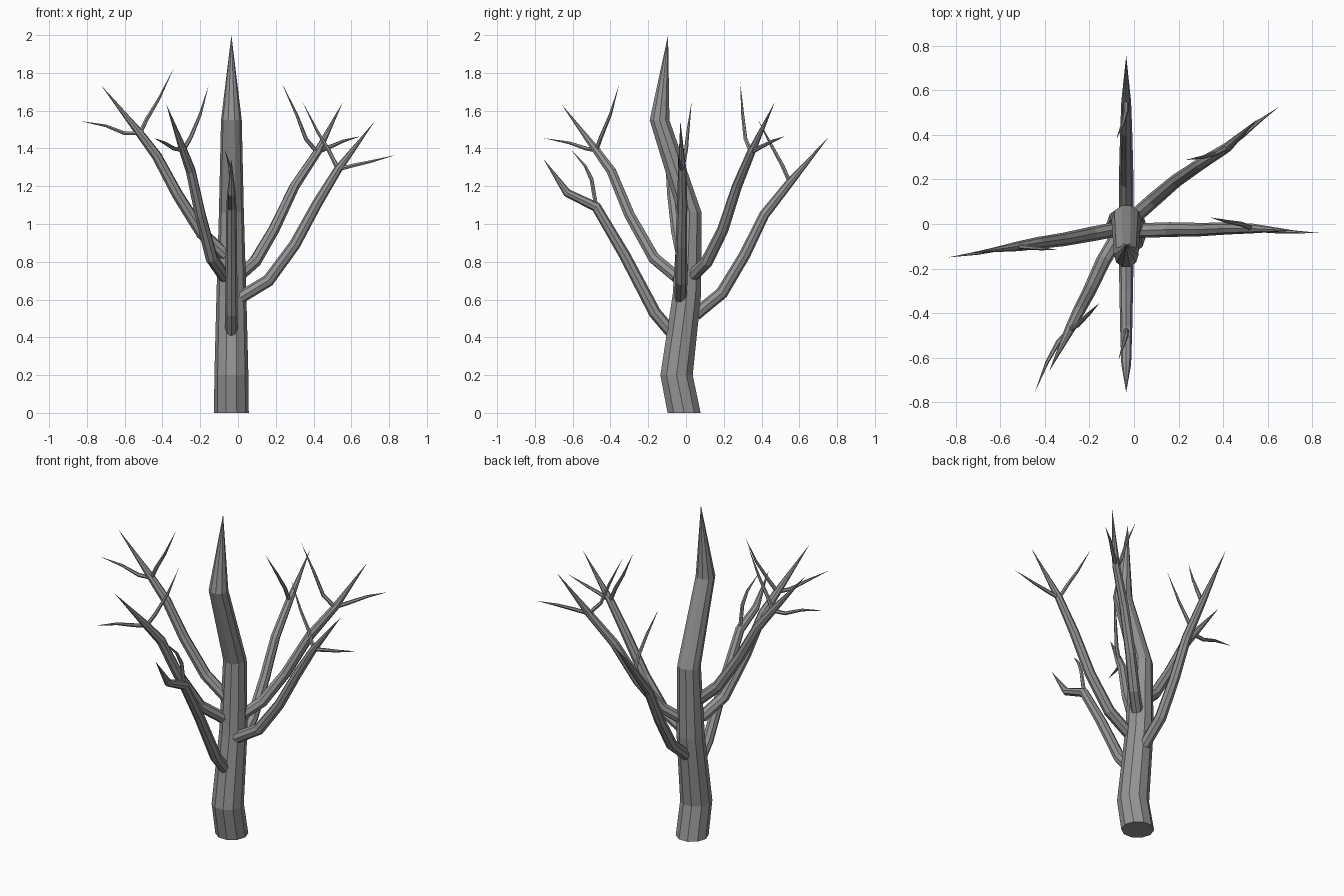
import bpy
import bmesh
import math
from mathutils import Vector

old = bpy.data.objects.get("Cube")
if old:
    bpy.data.objects.remove(old, do_unlink=True)

# One plain bark material
bark = bpy.data.materials.new("grey bark")
bark.use_nodes = True
GREY = (0.3, 0.3, 0.3, 1)
bark.diffuse_color = GREY
bark.node_tree.nodes["Principled BSDF"].inputs["Base Color"].default_value = GREY


def tapered_tube(name, points, radii, sides, level=False):
    """Rings along a path, closed at the base and pointed at the end."""
    pts = [Vector(p) for p in points]
    bm = bmesh.new()
    rings = []
    for i, p in enumerate(pts[:-1]):
        before = (p - pts[max(i - 1, 0)]).normalized()
        along = (before + (pts[i + 1] - p).normalized()).normalized()
        if level:
            along = Vector((0, 0, 1))
        u = along.cross(Vector((0, 1, 0) if level else (0, 0, 1))).normalized()
        v = along.cross(u)
        ring = []
        for k in range(sides):
            a = math.tau * k / sides
            ring.append(bm.verts.new(p + radii[i] * (u * math.cos(a) + v * math.sin(a))))
        rings.append(ring)
    tip = bm.verts.new(pts[-1])
    bm.faces.new(rings[0][::-1])
    for k in range(sides):
        n = (k + 1) % sides
        for lo, hi in zip(rings, rings[1:]):
            bm.faces.new((lo[k], lo[n], hi[n], hi[k]))
        bm.faces.new((rings[-1][k], rings[-1][n], tip))
    bmesh.ops.recalc_face_normals(bm, faces=bm.faces)
    mesh = bpy.data.meshes.new(name)
    bm.to_mesh(mesh)
    bm.free()
    mesh.materials.append(bark)
    obj = bpy.data.objects.new(name, mesh)
    bpy.context.collection.objects.link(obj)
    return obj


def branch(name, points):
    tapered_tube(name, points, (0.033, 0.033, 0.03, 0.027, 0.022), 8)


def twig(name, points):
    tapered_tube(name, points, (0.012, 0.011, 0.008), 6)


# Trunk, bent front to back, with a pointed top
X = -0.035
tapered_tube("trunk",
             [(X, -0.01, 0), (X, -0.05, 0.2), (X, 0.005, 0.63),
              (X, 0.02, 1.06), (X, -0.14, 1.55), (X, -0.095, 2)],
             (0.092, 0.09, 0.079, 0.066, 0.055), 10, level=True)

# Left branch
fork = (0.53, -0.02, 1.29)
branch("left_branch", [(0.01, -0.03, 0.61), (0.16, -0.025, 0.7), (0.3, -0.025, 0.89),
                       (0.42, -0.02, 1.11), fork, (0.725, -0.03, 1.545)])
twig("left_upper_twig", [fork, (0.48, 0, 1.39), (0.42, 0.01, 1.49), (0.34, 0.03, 1.65)])
twig("left_side_twig", [fork, (0.61, -0.03, 1.31), (0.7, -0.035, 1.33), (0.835, -0.04, 1.365)])

# Back left branch
fork = (0.42, 0.345, 1.38)
branch("back_left_branch", [(0, 0.03, 0.72), (0.09, 0.11, 0.8), (0.19, 0.195, 0.97),
                            (0.3, 0.27, 1.2), fork, (0.555, 0.47, 1.645)])
twig("back_left_upper_twig", [fork, (0.36, 0.315, 1.45), (0.31, 0.3, 1.58), (0.23, 0.287, 1.75)])
twig("back_left_side_twig", [fork, (0.49, 0.4, 1.41), (0.56, 0.46, 1.44), (0.65, 0.525, 1.465)])

# Back branch
fork = (X, 0.55, 1.22)
branch("back_branch", [(X, 0.05, 0.52), (X, 0.19, 0.635), (X, 0.31, 0.835),
                       (X, 0.415, 1.05), fork, (X, 0.755, 1.46)])
twig("back_twig", [fork, (X, 0.51, 1.31), (-0.05, 0.45, 1.42), (-0.08, 0.38, 1.555)])

# Front branch
fork = (X, -0.475, 1.09)
branch("front_branch", [(X, -0.08, 0.43), (X, -0.165, 0.53), (X, -0.325, 0.835),
                        fork, (X, -0.63, 1.165), (X, -0.755, 1.345)])
twig("front_twig", [fork, (X, -0.5, 1.235), (-0.045, -0.535, 1.31), (-0.07, -0.61, 1.395)])

# Front right branch
fork = (-0.29, -0.475, 1.39)
branch("front_right_branch", [(-0.07, -0.05, 0.72), (-0.14, -0.17, 0.82), (-0.2, -0.3, 1.05),
                              (-0.25, -0.395, 1.28), fork, (-0.38, -0.66, 1.635)])
twig("front_right_upper_twig", [fork, (-0.25, -0.45, 1.46), (-0.2, -0.4, 1.58),
                                (-0.155, -0.355, 1.735)])
twig("front_right_side_twig", [fork, (-0.34, -0.53, 1.4), (-0.39, -0.62, 1.43),
                               (-0.445, -0.755, 1.455)])

# Right branch
fork = (-0.52, -0.1, 1.48)
branch("right_branch", [(-0.06, -0.02, 0.83), (-0.19, -0.045, 0.95), (-0.32, -0.07, 1.155),
                        (-0.43, -0.085, 1.36), fork, (-0.725, -0.13, 1.735)])
twig("right_upper_twig", [fork, (-0.48, -0.105, 1.56), (-0.42, -0.11, 1.66),
                          (-0.34, -0.117, 1.825)])
twig("right_side_twig", [fork, (-0.6, -0.11, 1.48), (-0.7, -0.13, 1.52), (-0.835, -0.15, 1.545)])
